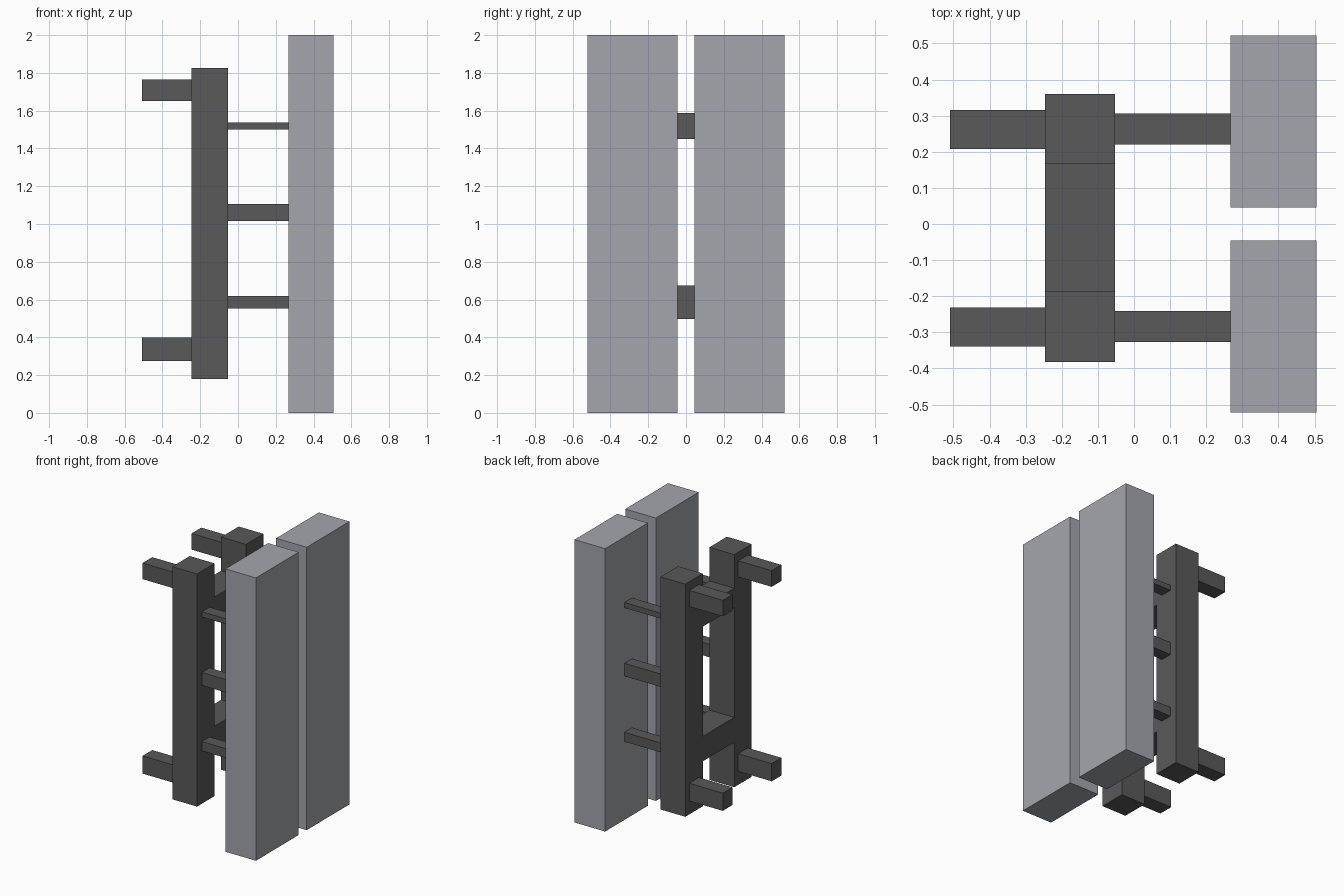
import bpy
import bmesh
from mathutils import Vector

if "Cube" in bpy.data.objects:
    bpy.data.objects.remove(bpy.data.objects["Cube"])


def material(name, rgb):
    mat = bpy.data.materials.new(name)
    mat.diffuse_color = (*rgb, 1)
    mat.use_nodes = True
    mat.node_tree.nodes["Principled BSDF"].inputs["Base Color"].default_value = mat.diffuse_color
    return mat


DARK = material("dark_frame", (0.1, 0.1, 0.1))
GREY = material("grey_panel", (0.37, 0.38, 0.42))


def box(name, x, y, z, mat):
    """Box spanning the given (min, max) ranges."""
    bm = bmesh.new()
    bmesh.ops.create_cube(bm, size=1)
    size = Vector((x[1] - x[0], y[1] - y[0], z[1] - z[0]))
    centre = Vector((sum(x), sum(y), sum(z))) / 2
    bmesh.ops.scale(bm, vec=size, verts=bm.verts)
    mesh = bpy.data.meshes.new(name)
    bm.to_mesh(mesh)
    bm.free()
    mesh.materials.append(mat)
    obj = bpy.data.objects.new(name, mesh)
    obj.location = centre
    bpy.context.collection.objects.link(obj)


def around(c, width):
    return (c - width / 2, c + width / 2)


POST_X = (-0.247, -0.053)
PANEL_X = (0.267, 0.506)

for side, y, panel_y in (("right", -0.284, -0.2835), ("left", 0.263, 0.2835)):
    # Tall front panel
    box(f"{side}_panel", PANEL_X, around(panel_y, 0.477), (0, 2), GREY)
    # Upright post of the frame
    box(f"{side}_post", POST_X, around(y, 0.195), (0.18, 1.825), DARK)
    # Rear wall-mount arms
    for level, z in (("lower", (0.275, 0.4)), ("upper", (1.65, 1.764))):
        box(f"{side}_{level}_rear_arm", (-0.509, POST_X[0]), around(y - 0.001, 0.108), z, DARK)
    # Struts from the post to the panel
    for level, z in (("lower", (0.553, 0.619)), ("middle", (1.016, 1.107)),
                     ("upper", (1.499, 1.537))):
        box(f"{side}_{level}_strut", (POST_X[1], PANEL_X[0]), around(y, 0.086), z, DARK)

# Crossbars joining the two posts
for level, z in (("lower", (0.498, 0.674)), ("upper", (1.45, 1.587))):
    box(f"{level}_crossbar", POST_X, (-0.1865, 0.1655), z, DARK)
